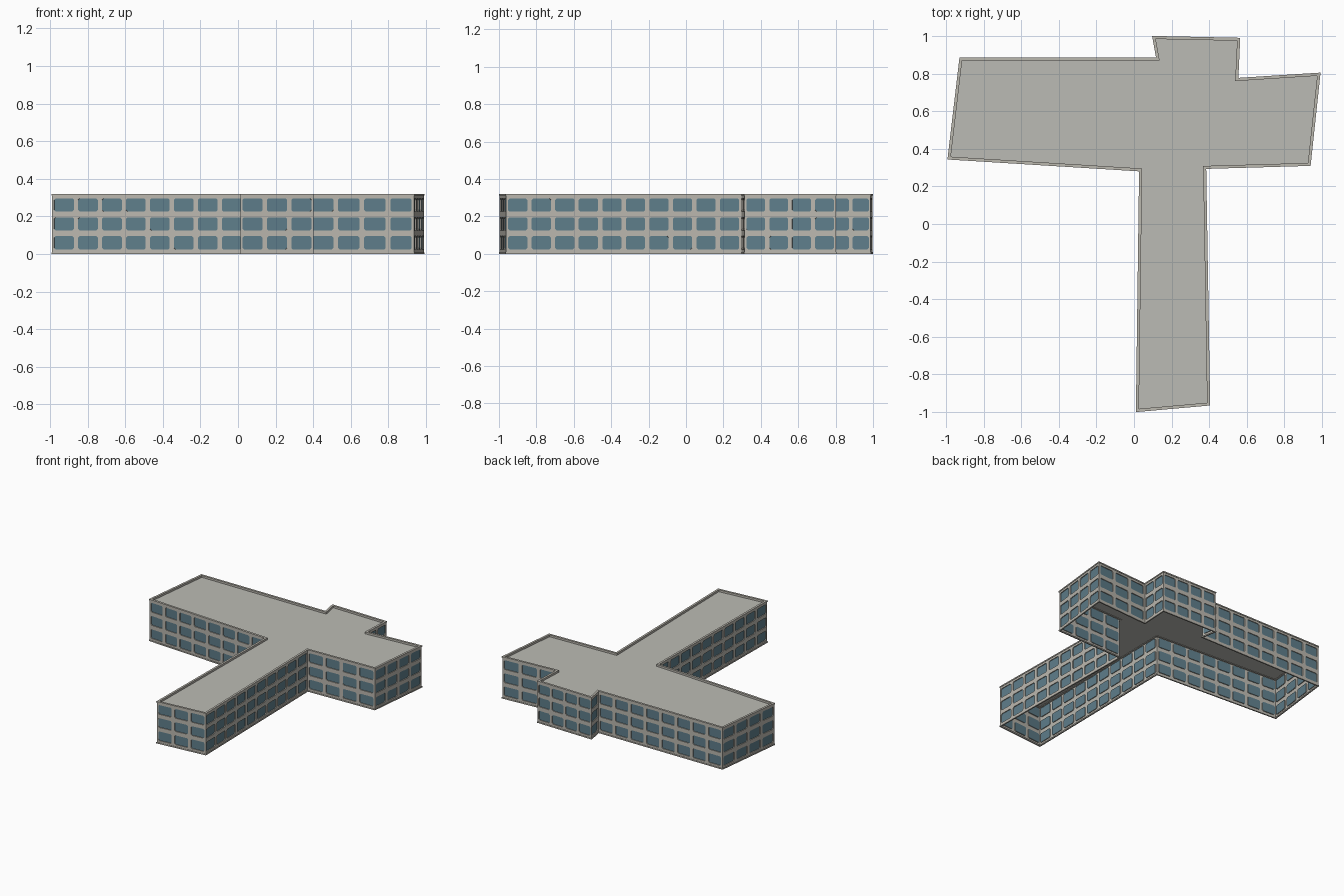
import bpy, bmesh
from mathutils import Vector

if "Cube" in bpy.data.objects:
    bpy.data.objects.remove(bpy.data.objects["Cube"], do_unlink=True)


def material(name, rgb):
    m = bpy.data.materials.new(name)
    m.use_nodes = True
    m.diffuse_color = (*rgb, 1)
    m.node_tree.nodes["Principled BSDF"].inputs["Base Color"].default_value = (*rgb, 1)
    return m


concrete = material("warm grey concrete", (0.50, 0.48, 0.43))
roofing = material("pale grey roofing", (0.50, 0.50, 0.46))
glass = material("blue grey glass", (0.115, 0.21, 0.26))

HEIGHT, BAND, ROOF_Z = 0.32, 0.009, 0.305
STOREYS, BAY = 3, 0.127

# Footprint, counter-clockwise from the front left corner of the long wing
footprint = [Vector(p) for p in (
    (0.01, -1.0), (0.405, -0.965), (0.384, 0.293), (0.939, 0.309),
    (0.992, 0.805), (0.555, 0.777), (0.565, 0.99), (0.096, 1.0),
    (0.117, 0.885), (-0.928, 0.885), (-0.992, 0.343), (0.027, 0.28))]


def inset(points, d):
    """Move every edge of a counter-clockwise outline inwards by d."""
    result = []
    for i, p in enumerate(points):
        u = (p - points[i - 1]).normalized()
        v = (points[(i + 1) % len(points)] - p).normalized()
        n, m = Vector((-u.y, u.x)), Vector((-v.y, v.x))
        result.append(p + (n + m) * d / (1 + n.dot(m)))
    return result


def finish(bm, name, mats):
    mesh = bpy.data.meshes.new(name)
    bm.to_mesh(mesh)
    bm.free()
    for m in mats:
        mesh.materials.append(m)
    obj = bpy.data.objects.new(name, mesh)
    bpy.context.collection.objects.link(obj)
    return obj


def ring(name, profile):
    """Sweep a closed (inset, z) profile round the footprint."""
    bm = bmesh.new()
    loops = [[bm.verts.new((*p, z)) for p in inset(footprint, d)] for d, z in profile]
    n = len(footprint)
    for k, a in enumerate(loops):
        b = loops[(k + 1) % len(loops)]
        for i in range(n):
            j = (i + 1) % n
            bm.faces.new((a[i], a[j], b[j], b[i]))
    bmesh.ops.recalc_face_normals(bm, faces=bm.faces)
    return finish(bm, name, [concrete])


def bay(bm, point, x0, x1, z0, z1, side, sill, cut, depth):
    """One wall panel with a recessed window that has clipped corners."""
    rect = [(x0, z0), (x1, z0), (x1, z1), (x0, z1)]
    a, b = x0 + side, x1 - side
    c, d = z0 + sill, z1 - sill
    hole = [(a, c + cut), (a + cut, c), (b - cut, c), (b, c + cut),
            (b, d - cut), (b - cut, d), (a + cut, d), (a, d - cut)]
    outer = [bm.verts.new(point(x, z, 0)) for x, z in rect]
    front = [bm.verts.new(point(x, z, 0)) for x, z in hole]
    back = [bm.verts.new(point(x, z, depth)) for x, z in hole]
    for i in range(4):
        j = (i + 1) % 4
        bm.faces.new((outer[i], outer[j], front[2 * j], front[2 * i + 1]))
        bm.faces.new((outer[i], front[2 * i + 1], front[2 * i]))
    for i in range(8):
        j = (i + 1) % 8
        bm.faces.new((front[i], front[j], back[j], back[i]))
    bm.faces.new(back).material_index = 1


def wall(name, start, end):
    along = end - start
    u = along.normalized()
    inward = Vector((-u.y, u.x))

    def point(x, z, depth):
        return (*(start + u * x + inward * depth), z)

    bays = max(1, round(along.length / BAY))
    w = along.length / bays
    h = (HEIGHT - 2 * BAND) / STOREYS
    bm = bmesh.new()
    for row in range(STOREYS):
        for col in range(bays):
            bay(bm, point, col * w, (col + 1) * w, BAND + row * h, BAND + (row + 1) * h,
                side=w * 0.09, sill=0.015, cut=0.008, depth=0.006)
    bmesh.ops.remove_doubles(bm, verts=bm.verts, dist=0.0001)
    finish(bm, name, [concrete, glass])


# Window walls, one for each side of the footprint
corners = inset(footprint, 0.003)
for i, corner in enumerate(corners):
    wall(f"window_wall_{i + 1}", corner, corners[(i + 1) % len(corners)])

# Plinth band and parapet
ring("plinth", [(0, 0), (0, BAND), (0.01, BAND), (0.01, 0)])
ring("parapet", [(0, HEIGHT - BAND), (0, HEIGHT), (0.016, HEIGHT),
                 (0.016, ROOF_Z - 0.003), (0.004, ROOF_Z - 0.003), (0.004, HEIGHT - BAND)])

# Flat roof sunk behind the parapet
bm = bmesh.new()
bm.faces.new([bm.verts.new((*p, ROOF_Z)) for p in inset(footprint, 0.015)])
bmesh.ops.triangulate(bm, faces=bm.faces)
finish(bm, "flat_roof", [roofing])
